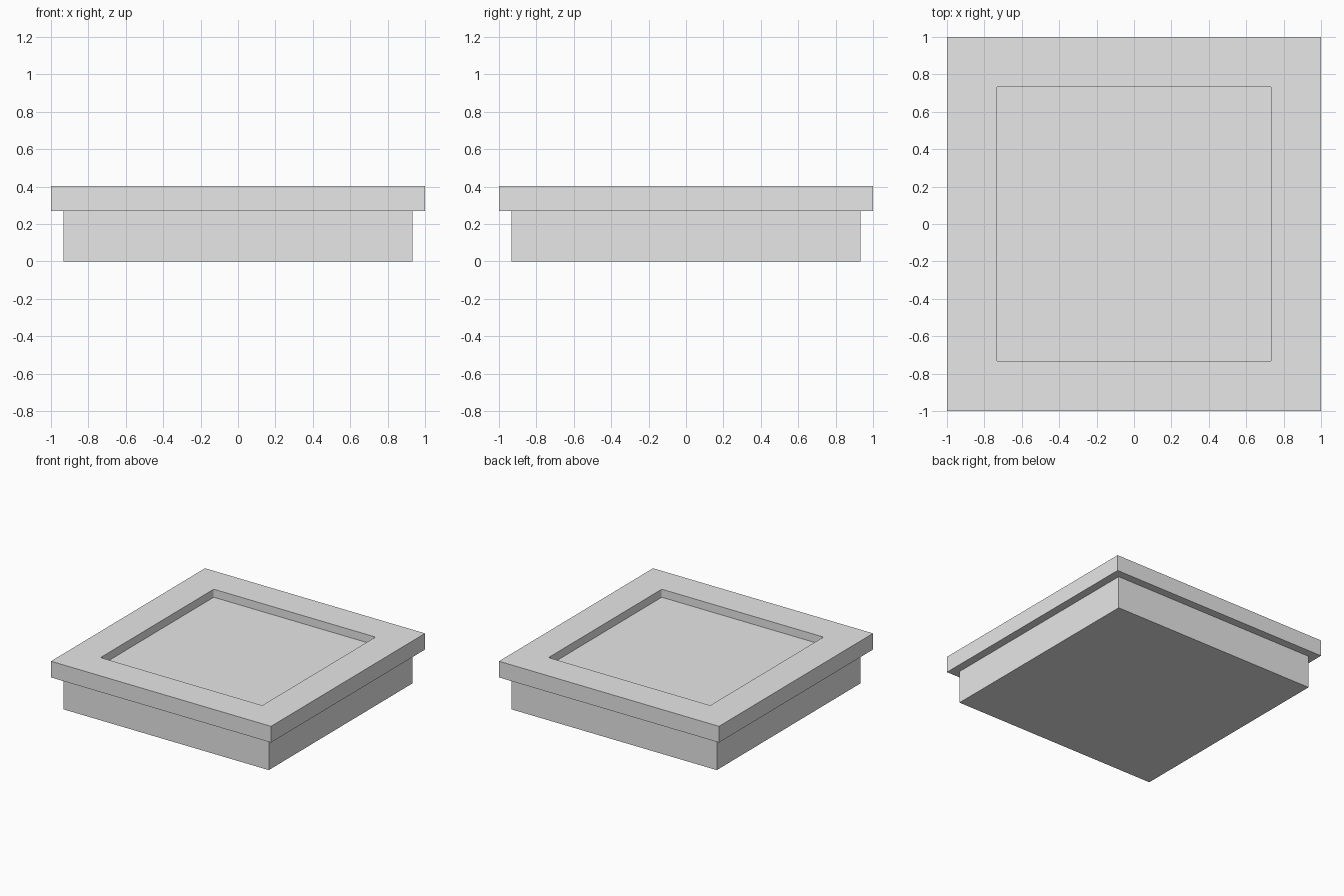
import bpy
import bmesh

start_cube = bpy.data.objects.get("Cube")
if start_cube:
    bpy.data.objects.remove(start_cube, do_unlink=True)

BASE_HALF, RIM_HALF, RECESS_HALF = 0.933, 1.0, 0.735
RIM_BOTTOM, RIM_TOP, FLOOR = 0.27, 0.403, 0.337

grey = bpy.data.materials.new("light_grey")
grey.use_nodes = True
grey.diffuse_color = (0.8, 0.8, 0.8, 1)
grey.node_tree.nodes["Principled BSDF"].inputs["Base Color"].default_value = (0.8, 0.8, 0.8, 1)


def slab(name, half, bottom, top, corner=0):
    """Square slab with optionally rounded vertical edges."""
    bm = bmesh.new()
    bmesh.ops.create_cube(bm, size=2)
    for v in bm.verts:
        v.co = (v.co.x * half, v.co.y * half, top if v.co.z > 0 else bottom)
    if corner:
        upright = [e for e in bm.edges if abs(e.verts[0].co.z - e.verts[1].co.z) > 0.01]
        bmesh.ops.bevel(bm, geom=upright, offset=corner, segments=3,
                        profile=0.5, affect='EDGES')
    mesh = bpy.data.meshes.new(name)
    bm.to_mesh(mesh)
    bm.free()
    mesh.materials.append(grey)
    obj = bpy.data.objects.new(name, mesh)
    bpy.context.collection.objects.link(obj)
    return obj


# Square plinth and the wider slab on top
slab("base", BASE_HALF, 0, RIM_BOTTOM)
rim = slab("recessed_rim", RIM_HALF, RIM_BOTTOM, RIM_TOP)

# Shallow recess with slightly rounded corners
cutter = slab("recess_cutter", RECESS_HALF, FLOOR, RIM_TOP + 0.1, corner=0.012)
cutter.hide_render = True
cut = rim.modifiers.new("recess", 'BOOLEAN')
cut.operation = 'DIFFERENCE'
cut.solver = 'EXACT'
cut.object = cutter
bpy.context.view_layer.objects.active = rim
bpy.ops.object.modifier_apply(modifier=cut.name)
bpy.data.objects.remove(cutter, do_unlink=True)
